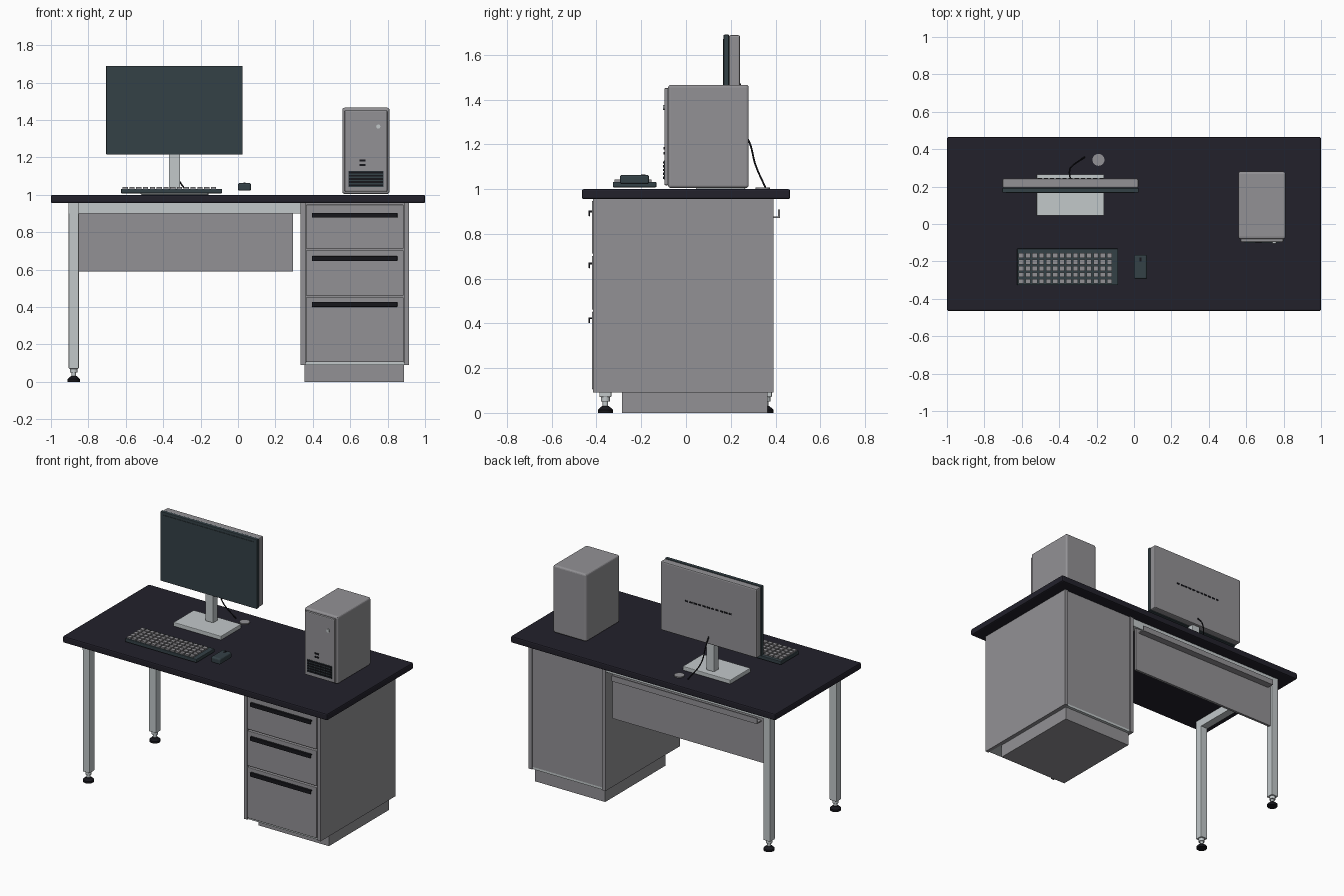
import bpy
from mathutils import Vector

cube = bpy.data.objects.get("Cube")
if cube:
    bpy.data.objects.remove(cube, do_unlink=True)


def material(name, r, g, b):
    m = bpy.data.materials.new(name)
    m.use_nodes = True
    m.diffuse_color = (r, g, b, 1)
    m.node_tree.nodes["Principled BSDF"].inputs["Base Color"].default_value = (r, g, b, 1)
    return m


GREY = material("mid grey", 0.29, 0.285, 0.30)
LIGHT = material("light metal", 0.54, 0.58, 0.59)
DARK = material("dark desktop", 0.016, 0.015, 0.024)
TEAL = material("dark teal", 0.034, 0.052, 0.061)
BLACK = material("black", 0.008, 0.008, 0.011)


def box(name, xs, ys, zs, mat, bevel=0.0, segments=2):
    """Box spanning the given x, y and z ranges, with optional rounded edges."""
    mid = [(a + b) / 2 for a, b in (xs, ys, zs)]
    bpy.ops.mesh.primitive_cube_add(size=1, location=mid)
    ob = bpy.context.object
    ob.name = name
    ob.scale = [b - a for a, b in (xs, ys, zs)]
    bpy.ops.object.transform_apply(location=False, rotation=False, scale=True)
    ob.data.materials.append(mat)
    if bevel:
        mod = ob.modifiers.new("rounded edges", "BEVEL")
        mod.width, mod.segments = bevel, segments
    return ob


def cylinder(name, x, y, zs, radius, mat, top=None):
    """Upright cylinder or tapered cone."""
    bpy.ops.mesh.primitive_cone_add(vertices=24, radius1=radius,
                                    radius2=radius if top is None else top,
                                    depth=zs[1] - zs[0], location=(x, y, sum(zs) / 2))
    ob = bpy.context.object
    ob.name = name
    ob.data.materials.append(mat)
    bpy.ops.object.shade_smooth_by_angle()
    return ob


# Desktop
box("desktop", (-1, 1), (-0.465, 0.465), (0.955, 1.0), DARK, 0.008)

# Legs with adjustable feet
LEG_X = -0.878
for side, y in (("front", -0.36), ("back", 0.357)):
    box(side + "_leg", (LEG_X - 0.027, LEG_X + 0.027), (y - 0.027, y + 0.027),
        (0.07, 0.91), LIGHT, 0.005)
    cylinder(side + "_foot_stem", LEG_X, y, (0.02, 0.07), 0.012, LIGHT)
    cylinder(side + "_foot_collar", LEG_X, y, (0.05, 0.07), 0.02, LIGHT)
    cylinder(side + "_foot_cone", LEG_X, y, (0.014, 0.03), 0.034, BLACK, 0.016)
    cylinder(side + "_foot_pad", LEG_X, y, (0, 0.014), 0.034, BLACK)

# Frame rails under the desktop
box("side_rail", (LEG_X - 0.027, LEG_X + 0.027), (-0.387, 0.384), (0.9, 0.955), LIGHT)
box("back_rail", (LEG_X + 0.027, 0.336), (0.33, 0.384), (0.9, 0.955), LIGHT)

# Modesty panel and cable tray
box("modesty_panel", (-0.85, 0.295), (0.355, 0.372), (0.59, 0.91), GREY)
box("tray_floor", (-0.83, 0.27), (0.372, 0.42), (0.87, 0.878), GREY)
box("tray_lip", (-0.83, 0.27), (0.412, 0.42), (0.878, 0.908), GREY)

# Drawer cabinet
box("cabinet_body", (0.358, 0.89), (-0.385, 0.385), (0.105, 0.955), GREY)
for side, x in (("right", 0.335), ("left", 0.89)):
    box(side + "_cabinet_panel", (x, x + 0.025), (-0.415, 0.392), (0.09, 0.955), GREY)
box("cabinet_floor", (0.36, 0.89), (-0.405, 0.385), (0.09, 0.105), LIGHT)
box("plinth", (0.355, 0.887), (-0.285, 0.365), (0, 0.09), GREY)

# Drawers with bar handles
for name, low, high, grip in (("top", 0.712, 0.947, 0.892),
                              ("middle", 0.462, 0.702, 0.66),
                              ("bottom", 0.105, 0.452, 0.415)):
    box(name + "_drawer", (0.364, 0.886), (-0.42, -0.385), (low, high), GREY, 0.003)
    box(name + "_handle", (0.395, 0.852), (-0.436, -0.429), (grip - 0.014, grip + 0.012), BLACK, 0.003)
    box(name + "_handle_arm", (0.395, 0.852), (-0.434, -0.418), (grip + 0.004, grip + 0.012), BLACK)

# Monitor
box("monitor_bezel", (-0.705, 0.025), (0.168, 0.192), (1.215, 1.69), TEAL, 0.004)
box("screen", (-0.685, 0.005), (0.165, 0.17), (1.235, 1.67), TEAL)
box("monitor_back", (-0.703, 0.023), (0.192, 0.242), (1.217, 1.688), GREY, 0.008)
VENTS = 11
for i in range(VENTS):
    x = -0.515 + i * 0.033
    box("monitor_vent", (x, x + 0.022), (0.24, 0.245), (1.462, 1.472), BLACK)

# Monitor stand
box("stand_base", (-0.52, -0.16), (0.045, 0.265), (1.0, 1.028), LIGHT, 0.004)
box("stand_neck", (-0.37, -0.31), (0.175, 0.225), (1.028, 1.225), LIGHT, 0.004)

# Cable and grommet
curve = bpy.data.curves.new("monitor_cable", "CURVE")
curve.dimensions = "3D"
curve.bevel_depth, curve.bevel_resolution = 0.004, 2
path = [(-0.34, 0.238, 1.27), (-0.345, 0.278, 1.22), (-0.33, 0.31, 1.11), (-0.265, 0.357, 1.002)]
spline = curve.splines.new("BEZIER")
spline.bezier_points.add(len(path) - 1)
for point, co in zip(spline.bezier_points, path):
    point.co = Vector(co)
    point.handle_left_type = point.handle_right_type = "AUTO"
curve.materials.append(BLACK)
bpy.context.collection.objects.link(bpy.data.objects.new("monitor_cable", curve))
cylinder("cable_grommet", -0.19, 0.343, (1.0, 1.007), 0.032, GREY)

# Keyboard
box("keyboard", (-0.625, -0.085), (-0.327, -0.132), (1.008, 1.032), TEAL, 0.004)
COLUMNS, ROWS = 14, 5
for row in range(ROWS):
    for col in range(COLUMNS):
        x, y = -0.617 + col * 0.0363, -0.319 + row * 0.0345
        box("key", (x, x + 0.028), (y, y + 0.026), (1.03, 1.042), GREY)

# Mouse
box("mouse", (0.0, 0.07), (-0.295, -0.165), (1.022, 1.063), TEAL, 0.01, 3)
box("mouse_wheel", (0.03, 0.04), (-0.2, -0.18), (1.058, 1.066), BLACK)

# Computer tower
box("tower_case", (0.558, 0.81), (-0.08, 0.28), (1.005, 1.466), GREY, 0.012, 3)
box("tower_front", (0.57, 0.798), (-0.097, -0.078), (1.017, 1.452), GREY, 0.006)
box("tower_grille", (0.592, 0.778), (-0.099, -0.095), (1.042, 1.128), TEAL)
for i in range(5):
    z = 1.046 + i * 0.017
    box("grille_slat", (0.594, 0.776), (-0.102, -0.098), (z, z + 0.01), BLACK)
for z in (1.155, 1.178):
    box("tower_port", (0.65, 0.682), (-0.101, -0.095), (z, z + 0.01), BLACK)
button = cylinder("power_button", 0.75, -0.098, (1.36, 1.37), 0.011, LIGHT)
button.rotation_euler.x = 1.5708
